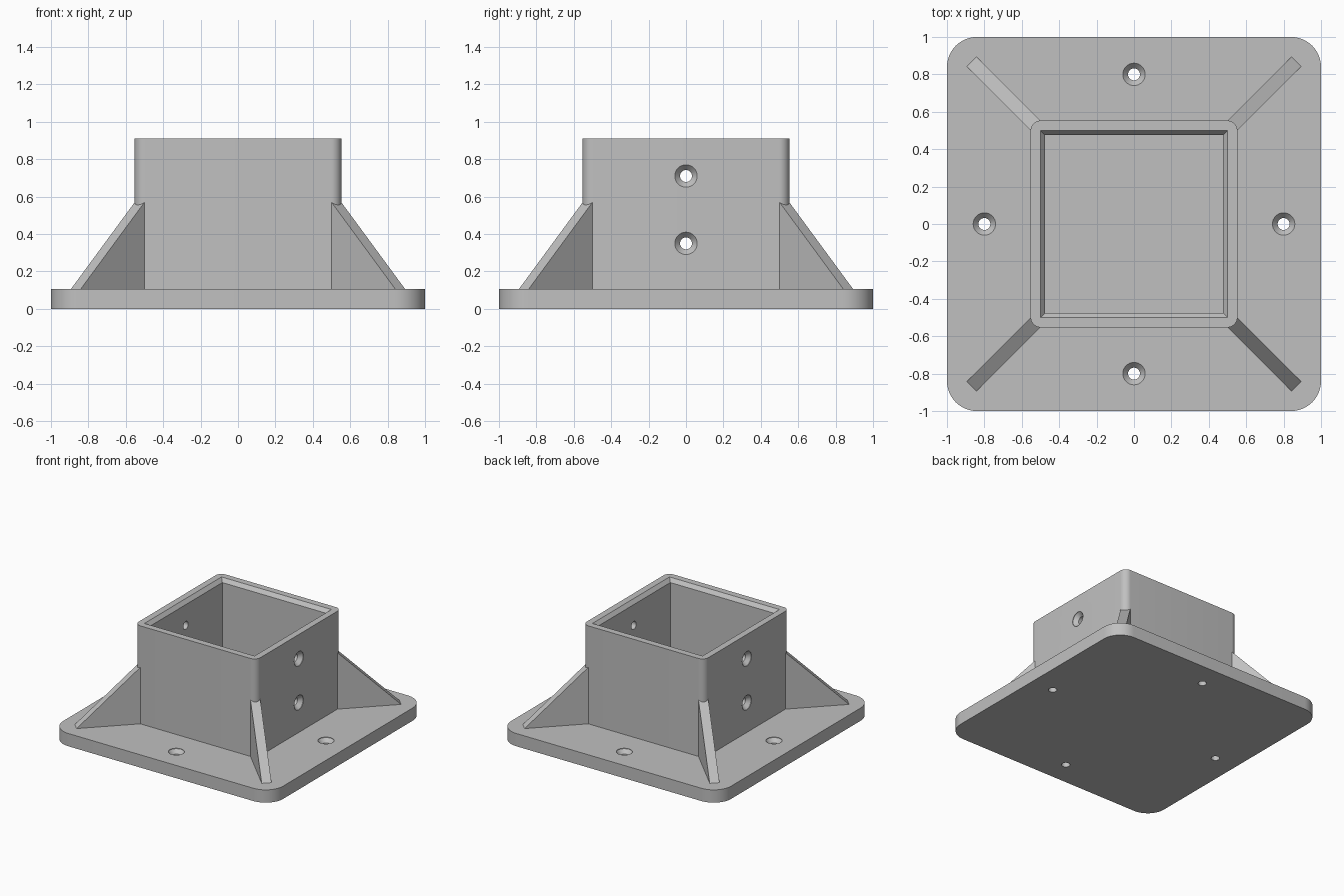
import bpy, bmesh, math
from mathutils import Matrix, Vector

if "Cube" in bpy.data.objects:
    bpy.data.objects.remove(bpy.data.objects["Cube"], do_unlink=True)

PLATE_TOP = 0.105
SLEEVE_TOP = 0.91
SLEEVE_HALF = 0.553

grey = bpy.data.materials.new("Grey")
grey.use_nodes = True
grey.diffuse_color = (0.53, 0.53, 0.53, 1)
grey.node_tree.nodes["Principled BSDF"].inputs["Base Color"].default_value = (0.53, 0.53, 0.53, 1)


def loft(name, rings):
    """Closed solid through equal-length rings of points."""
    bm = bmesh.new()
    loops = [[bm.verts.new(p) for p in ring] for ring in rings]
    n = len(loops[0])
    for a, b in zip(loops, loops[1:]):
        for i in range(n):
            j = (i + 1) % n
            bm.faces.new((a[i], a[j], b[j], b[i]))
    bm.faces.new(loops[0][::-1])
    bm.faces.new(loops[-1])
    bmesh.ops.recalc_face_normals(bm, faces=bm.faces)
    mesh = bpy.data.meshes.new(name)
    bm.to_mesh(mesh)
    bm.free()
    mesh.materials.append(grey)
    obj = bpy.data.objects.new(name, mesh)
    bpy.context.collection.objects.link(obj)
    return obj


def rounded_square(half, radius, z, steps=12):
    pts = []
    for q in range(4):
        mid = math.radians(45 + 90 * q)
        centre = Vector((math.cos(mid), math.sin(mid), 0)) * (half - radius) * math.sqrt(2)
        for s in range(steps + 1):
            a = mid + math.radians(90) * (s / steps - 0.5)
            pts.append(centre + Vector((math.cos(a) * radius, math.sin(a) * radius, z)))
    return pts


def square(half, z):
    return [Vector((x * half, y * half, z)) for x, y in ((1, 1), (-1, 1), (-1, -1), (1, -1))]


def screw_cutter(matrix):
    """Countersunk hole; local z = 0 is the drilled surface, +z points outwards."""
    profile = ((0.032, -0.16), (0.032, -0.035), (0.06, -0.004), (0.06, 0.05))
    rings = []
    for r, z in profile:
        angles = [math.tau * i / 32 for i in range(32)]
        rings.append([matrix @ Vector((r * math.cos(a), r * math.sin(a), z)) for a in angles])
    return loft("screw_cutter", rings)


def cut(obj, cutters):
    for cutter in cutters:
        mod = obj.modifiers.new("cut", 'BOOLEAN')
        mod.operation = 'DIFFERENCE'
        mod.solver = 'EXACT'
        mod.object = cutter
    bpy.context.view_layer.update()
    result = bpy.data.meshes.new_from_object(obj.evaluated_get(bpy.context.evaluated_depsgraph_get()))
    obj.modifiers.clear()
    obj.data = result
    for cutter in cutters:
        bpy.data.objects.remove(cutter, do_unlink=True)


def smooth(obj):
    bpy.ops.object.select_all(action='DESELECT')
    obj.select_set(True)
    bpy.context.view_layer.objects.active = obj
    bpy.ops.object.shade_smooth_by_angle(angle=math.radians(25))


# Base plate with four countersunk holes
plate = loft("base_plate", [rounded_square(1, 0.16, z) for z in (0, PLATE_TOP)])
cut(plate, [screw_cutter(Matrix.Rotation(math.pi / 2 * i, 4, 'Z') @ Matrix.Translation((0.8, 0, PLATE_TOP)))
            for i in range(4)])
smooth(plate)

# Square post sleeve with chamfered mouth and screw holes on both sides
sleeve = loft("post_sleeve", [rounded_square(SLEEVE_HALF, 0.055, z) for z in (PLATE_TOP, SLEEVE_TOP)])
socket = loft("socket_cutter", [square(0.475, 0.05), square(0.475, SLEEVE_TOP - 0.03),
                                square(0.5, SLEEVE_TOP), square(0.5, 1)])
holes = [screw_cutter(Matrix.Rotation(turn, 4, 'Z') @ Matrix.Translation((SLEEVE_HALF, 0, z))
                      @ Matrix.Rotation(math.pi / 2, 4, 'Y'))
         for turn in (0, math.pi) for z in (0.35, 0.71)]
cut(sleeve, [socket] + holes)
smooth(sleeve)

# Triangular corner ribs on the diagonals
rib_profile = ((0.72, PLATE_TOP), (1.227, PLATE_TOP), (0.72, 0.593))
for i, label in enumerate(("back_left", "back_right", "front_right", "front_left")):
    turn = Matrix.Rotation(math.radians(45 + 90 * i), 4, 'Z')
    loft("rib_" + label, [[turn @ Vector((d, side, z)) for d, z in rib_profile]
                          for side in (-0.037, 0.037)])
